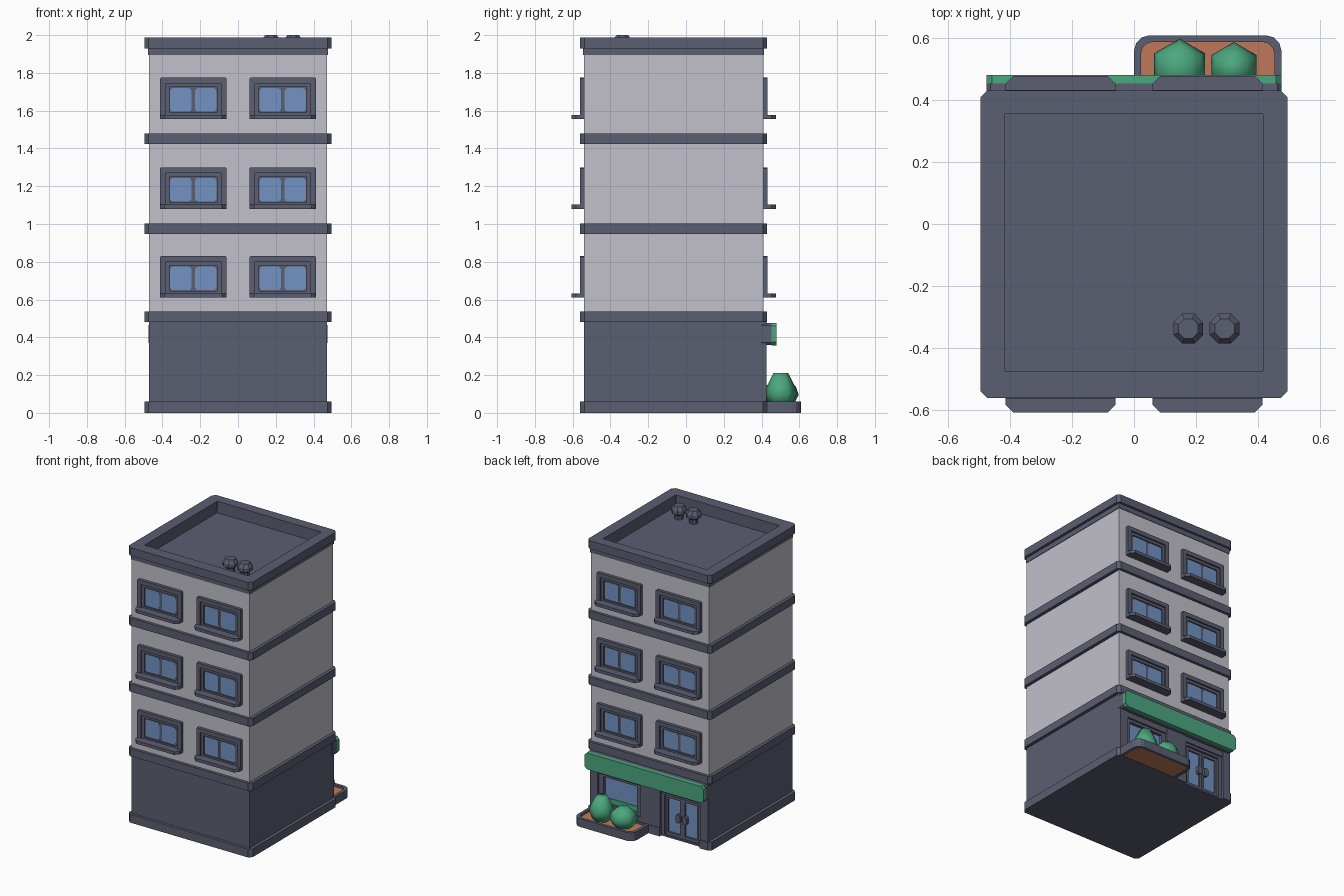
import bpy, bmesh, math

cube = bpy.data.objects.get("Cube")
if cube:
    bpy.data.objects.remove(cube, do_unlink=True)


def material(name, rgb):
    m = bpy.data.materials.new(name)
    m.use_nodes = True
    m.diffuse_color = (*rgb, 1)
    m.node_tree.nodes["Principled BSDF"].inputs["Base Color"].default_value = (*rgb, 1)
    return m


SLATE = material("slate trim", (0.105, 0.112, 0.165))
WALL = material("pale wall", (0.54, 0.53, 0.59))
GLASS = material("blue glass", (0.17, 0.29, 0.55))
GREEN = material("leaf green", (0.07, 0.39, 0.21))
SOIL = material("clay soil", (0.53, 0.19, 0.10))


def finish(name, bm, mat):
    bmesh.ops.recalc_face_normals(bm, faces=bm.faces)
    mesh = bpy.data.meshes.new(name)
    bm.to_mesh(mesh)
    bm.free()
    mesh.materials.append(mat)
    ob = bpy.data.objects.new(name, mesh)
    bpy.context.collection.objects.link(ob)
    return ob


def rect(u0, u1, v0, v1, r=0, n=1):
    """Rectangle outline; corners cut by r in n steps."""
    if r == 0:
        return [(u0, v0), (u1, v0), (u1, v1), (u0, v1)]
    centres = [(u1 - r, v1 - r), (u0 + r, v1 - r), (u0 + r, v0 + r), (u1 - r, v0 + r)]
    pts = []
    for k, (cu, cv) in enumerate(centres):
        for i in range(n + 1):
            a = (k + i / n) * math.pi / 2
            pts.append((cu + r * math.cos(a), cv + r * math.sin(a)))
    return pts


def loop(bm, pts, w, axis):
    return [bm.verts.new((u, v, w) if axis == "z" else (u, w, v)) for u, v in pts]


def bridge(bm, a, b):
    for i in range(len(a)):
        j = (i + 1) % len(a)
        bm.faces.new((a[i], a[j], b[j], b[i]))


def prism(name, pts, w0, w1, mat, axis="z"):
    """Outline extruded along an axis."""
    bm = bmesh.new()
    a, b = loop(bm, pts, w0, axis), loop(bm, pts, w1, axis)
    bridge(bm, a, b)
    bm.faces.new(a)
    bm.faces.new(b)
    return finish(name, bm, mat)


def ring(name, outer, inner, w0, w1, mat, axis="z"):
    """Outline with a matching hole, extruded along an axis."""
    bm = bmesh.new()
    loops = [loop(bm, p, w, axis) for p, w in
             ((outer, w0), (outer, w1), (inner, w1), (inner, w0))]
    for k in range(4):
        bridge(bm, loops[k], loops[(k + 1) % 4])
    return finish(name, bm, mat)


def lathe(name, x, y, profile, sides, mat, turn=0):
    bm = bmesh.new()
    rings = []
    for r, z in profile:
        angles = [turn + math.tau * i / sides for i in range(sides)]
        rings.append(loop(bm, [(x + r * math.cos(a), y + r * math.sin(a)) for a in angles], z, "z"))
    for a, b in zip(rings, rings[1:]):
        bridge(bm, a, b)
    bm.faces.new(rings[0])
    bm.faces.new(rings[-1])
    return finish(name, bm, mat)


FRONT, BACK = -0.54, 0.41
SHOP = 0.38  # recessed shop front plane
BAND = rect(-0.495, 0.495, -0.56, 0.43, 0.022)

# Walls
prism("upper_walls", rect(-0.472, 0.472, FRONT, BACK), 0.5, 1.9, WALL)
prism("ground_floor", rect(-0.472, 0.472, FRONT, SHOP), 0, 0.5, SLATE)

# Base slab, notched at the shop door
door_l, door_r = -0.41, -0.09
prism("base_slab", [(-0.473, -0.56), (0.473, -0.56), (0.495, -0.538), (0.495, 0.408),
                    (0.473, 0.43), (door_r, 0.43), (door_r, SHOP - 0.02),
                    (door_l, SHOP - 0.02), (door_l, 0.43), (-0.473, 0.43),
                    (-0.495, 0.408), (-0.495, -0.538)], 0, 0.06, SLATE)

# Floor bands
for i, z in enumerate((0.48, 0.947, 1.424)):
    prism(f"floor_band_{i}", BAND, z, z + 0.056, SLATE)

# Parapet and sunken roof
well = rect(-0.415, 0.415, -0.475, 0.355)
ring("parapet_trim", rect(-0.476, 0.476, -0.544, 0.414), well, 1.895, 1.93, SLATE)
ring("parapet_rim", BAND, rect(-0.415, 0.415, -0.475, 0.355, 0.001), 1.93, 1.988, SLATE)
prism("roof_floor", well, 1.89, 1.905, SLATE)

# Roof vents
for i, x in enumerate((0.175, 0.292)):
    lathe(f"roof_vent_{i}", x, -0.337,
          [(0.03, 1.9), (0.03, 1.935), (0.052, 1.95), (0.052, 1.975), (0.034, 2.0)],
          8, SLATE, math.pi / 8)


# Upper windows
def window(name, x, z, wall, s):
    def y(d):
        return wall + s * d
    ring(name + "_frame", rect(x - 0.177, x + 0.177, z, z + 0.22, 0.006),
         rect(x - 0.147, x + 0.147, z + 0.022, z + 0.19, 0.002), y(-0.01), y(0.022), SLATE, "y")
    ring(name + "_inner_frame", rect(x - 0.148, x + 0.148, z + 0.02, z + 0.191),
         rect(x - 0.126, x + 0.126, z + 0.034, z + 0.17), y(-0.01), y(0.011), SLATE, "y")
    prism(name + "_backing", rect(x - 0.13, x + 0.13, z + 0.03, z + 0.175), y(-0.01), y(0.003), SLATE, "y")
    for k in (-1, 1):
        c = x + k * 0.066
        prism(f"{name}_pane_{k}", rect(c - 0.056, c + 0.056, z + 0.04, z + 0.164, 0.014, 2),
              y(0), y(0.006), GLASS, "y")
    tip, root, cut = y(0.067), y(-0.01), y(0.042)
    prism(name + "_sill", [(x - 0.177, root), (x - 0.177, cut), (x - 0.152, tip),
                           (x + 0.152, tip), (x + 0.177, cut), (x + 0.177, root)],
          z, z + 0.022, SLATE)


for row, z in enumerate((0.61, 1.08, 1.555)):
    for side, x in (("right", -0.237), ("left", 0.237)):
        window(f"front_window_{side}_{row}", x, z, FRONT, -1)
        window(f"back_window_{side}_{row}", x, z, BACK, 1)

# Shop front pillars and lintel
for name, x0, x1 in (("right", -0.472, door_l), ("middle", door_r, 0.07), ("left", 0.41, 0.472)):
    prism(f"shop_pillar_{name}", rect(x0, x1, SHOP - 0.01, 0.425), 0, 0.49, SLATE)
prism("shop_lintel", rect(-0.46, 0.46, 0.32, 0.49), SHOP - 0.01, 0.42, SLATE, "y")

# Shop window
prism("shop_window_apron", rect(0.06, 0.42, 0, 0.09), SHOP - 0.01, 0.42, SLATE, "y")
ring("shop_window_frame", rect(0.07, 0.41, 0.085, 0.325), rect(0.105, 0.375, 0.11, 0.3),
     SHOP - 0.01, 0.408, SLATE, "y")
prism("shop_window_glass", rect(0.1, 0.38, 0.1, 0.305), SHOP - 0.01, 0.386, GLASS, "y")
prism("shop_window_hedge", rect(0.105, 0.375, 0.1, 0.145), 0.384, 0.391, GREEN, "y")

# Double door
mid = (door_l + door_r) / 2
ring("door_frame", rect(door_l, door_r, 0, 0.33), rect(mid - 0.135, mid + 0.135, 0.012, 0.302),
     SHOP - 0.01, 0.41, SLATE, "y")
for k in (-1, 1):
    c = mid + k * 0.067
    ring(f"door_leaf_{k}", rect(c - 0.066, c + 0.066, 0.012, 0.3),
         rect(c - 0.048, c + 0.048, 0.035, 0.28), SHOP - 0.005, 0.398, SLATE, "y")
    prism(f"door_glass_{k}", rect(c - 0.05, c + 0.05, 0.03, 0.285), SHOP - 0.005, 0.387, GLASS, "y")
    h = mid + k * 0.026
    prism(f"door_handle_{k}", rect(h - 0.018, h + 0.018, 0.125, 0.185, 0.01), 0.39, 0.415, SLATE, "y")

# Sign board over the shop
prism("sign_backing", rect(-0.475, 0.475, 0.36, 0.475, 0.012), 0.4, 0.452, SLATE, "y")
prism("sign_board", rect(-0.475, 0.475, 0.358, 0.477, 0.018), 0.452, 0.48, GREEN, "y")

# Planter with soil and bushes
ring("planter_rim", rect(0, 0.475, 0.38, 0.608, 0.05, 3), rect(0.022, 0.453, 0.4, 0.587, 0.04, 3),
     0, 0.06, SLATE)
prism("planter_soil", rect(0.015, 0.46, 0.39, 0.594, 0.04, 3), 0.002, 0.045, SOIL)
tall = [(0.06, 0.04), (0.084, 0.1), (0.075, 0.14), (0.04, 0.21)]
round_ = [(0.065, 0.04), (0.095, 0.095), (0.08, 0.14), (0.04, 0.175)]
for name, x, profile in (("tall_bush", 0.322, tall), ("round_bush", 0.147, round_)):
    bush = lathe(name, x, 0.502, profile, 6, GREEN, math.pi / 2)
    bush.data.polygons.foreach_set("use_smooth", [True] * len(bush.data.polygons))
